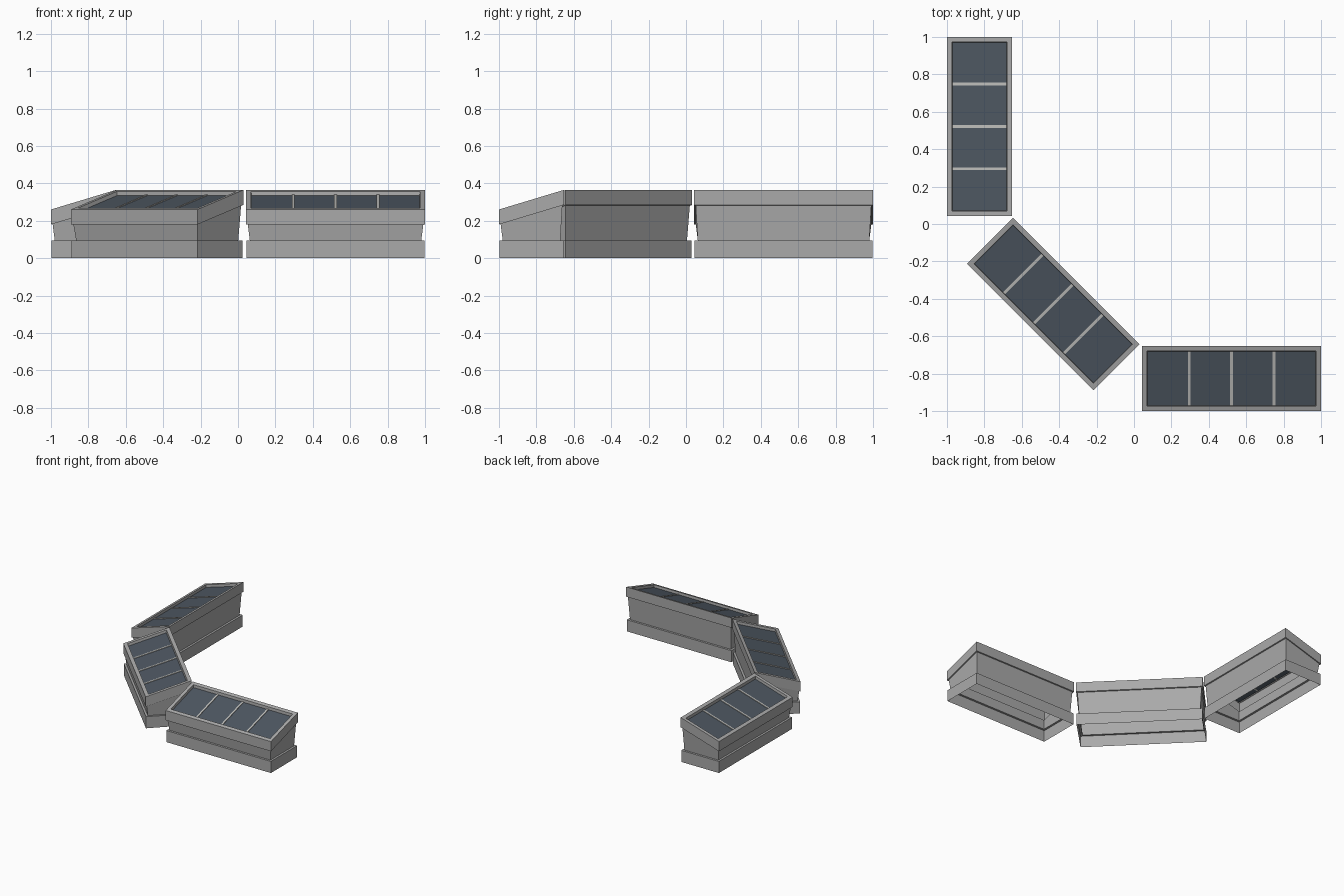
import bpy, bmesh
from math import radians
from mathutils import Matrix, Vector

cube = bpy.data.objects.get("Cube")
if cube:
    bpy.data.objects.remove(cube, do_unlink=True)


def material(name, rgb):
    m = bpy.data.materials.new(name)
    m.use_nodes = True
    m.diffuse_color = (*rgb, 1)
    m.node_tree.nodes["Principled BSDF"].inputs["Base Color"].default_value = (*rgb, 1)
    return m


GREY = material("painted_grey", (0.40, 0.40, 0.40))
GLASS = material("dark_glass", (0.075, 0.095, 0.12))
BAR = material("light_bar", (0.52, 0.52, 0.50))

LENGTH, DEPTH = 0.4785, 0.174      # half sizes of the rim
SLOPE = 0.105 / (2 * DEPTH)        # rise of the lid from front to back


def ring(bm, inset, z, slope=0):
    """Rectangle inset from the footprint; z is the height at the front edge."""
    a, b = LENGTH - inset, DEPTH - inset
    return [bm.verts.new((x, y, z + slope * (y + DEPTH)))
            for x, y in ((-a, -b), (a, -b), (a, b), (-a, b))]


def finish(bm, name, mat, place):
    mesh = bpy.data.meshes.new(name)
    bm.to_mesh(mesh)
    bm.free()
    mesh.materials.append(mat)
    obj = bpy.data.objects.new(name, mesh)
    obj.matrix_world = place
    bpy.context.collection.objects.link(obj)


def loft(name, levels, mat, place, cap=False):
    bm = bmesh.new()
    rings = [ring(bm, *level) for level in levels]
    for low, high in zip(rings, rings[1:]):
        for i in range(4):
            j = (i + 1) % 4
            bm.faces.new((low[i], low[j], high[j], high[i]))
    if cap:
        bm.faces.new(rings[-1])
    finish(bm, name, mat, place)


def cold_frame(side, x, y, angle):
    place = Matrix.Translation((x, y, 0)) @ Matrix.Rotation(radians(angle), 4, "Z")
    # Open-bottomed plinth with a ledge on top
    loft(side + "_plinth", [(0.003, 0), (0.003, 0.095), (0.02, 0.095)], GREY, place)
    # Walls flaring up to the sloping rim
    loft(side + "_walls", [(0.02, 0.095), (0.009, 0.18, SLOPE)], GREY, place)
    # Sloping rim around the sunken glass
    loft(side + "_rim", [(0.009, 0.18, SLOPE), (0, 0.18, SLOPE), (0, 0.26, SLOPE),
                         (0.027, 0.26, SLOPE), (0.029, 0.238, SLOPE)], GREY, place)
    loft(side + "_glass", [(0.029, 0.238, SLOPE)], GLASS, place, cap=True)
    # Glazing bars
    bm = bmesh.new()
    for cx in (-0.227, 0, 0.227):
        made = bmesh.ops.create_cube(bm, size=1)["verts"]
        for v in made:
            v.co = Vector((v.co.x * 0.014 + cx, v.co.y * 2 * (DEPTH - 0.029), v.co.z * 0.008))
            v.co.z += 0.239 + SLOPE * (v.co.y + DEPTH)
    finish(bm, side + "_glazing_bars", BAR, place)


cold_frame("left", 0.5215, -0.826, 0)
cold_frame("middle", -0.432, -0.428, -45)
cold_frame("right", -0.826, 0.5215, -90)
